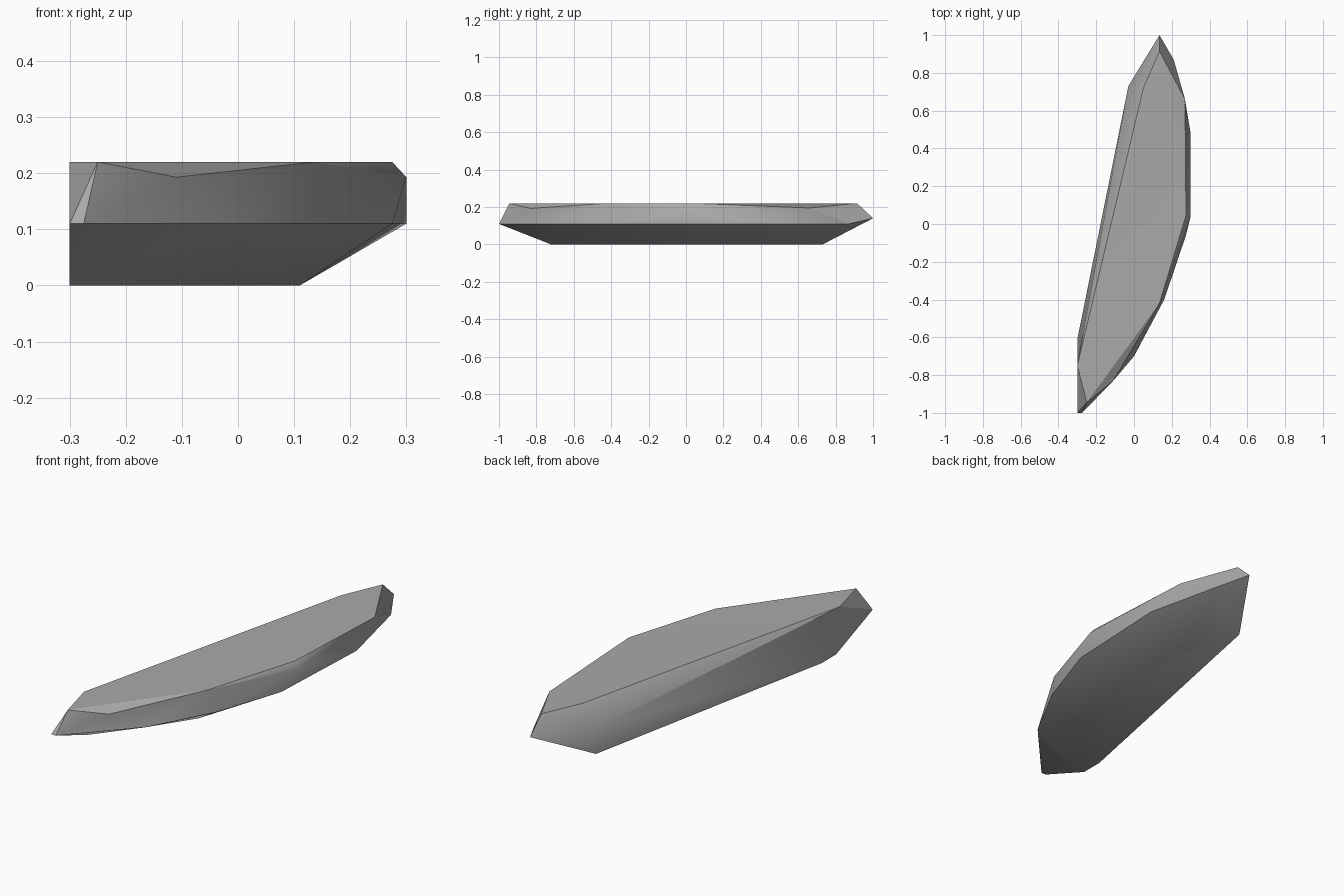
import bpy
import bmesh
import math

cube = bpy.data.objects.get("Cube")
if cube:
    bpy.data.objects.remove(cube, do_unlink=True)

# Stone colour
stone = bpy.data.materials.new("grey stone")
stone.use_nodes = True
colour = (0.40, 0.40, 0.40, 1)
stone.diffuse_color = colour
bsdf = stone.node_tree.nodes["Principled BSDF"]
bsdf.inputs["Base Color"].default_value = colour
bsdf.inputs["Roughness"].default_value = 0.9

# Corner outlines by height: flat base, widest girdle, flat top
layers = {
    0.0: [(-.30, -.61), (-.30, -.72), (0, -.30), (.11, .05), (.083, .466), (-.03, .73)],
    0.11: [(-.30, -1), (-.275, -1), (0, -.70), (.16, -.40), (.275, -.06), (.30, .48), (.21, .87)],
    0.22: [(-.25, -.945), (.135, -.42), (.275, .045), (.135, .915), (.05, .72), (-.30, -.75)],
}
# Chipped corners between the outlines: rim chips, back tip, left shoulder
chips = [(-.11, -.83, .193), (.30, .04, .193), (.27, .66, .195), (.135, 1, .14), (-.03, .73, .125)]

# Stone slab as the hull of its corners
bm = bmesh.new()
for z, outline in layers.items():
    for x, y in outline:
        bm.verts.new((x, y, z))
for corner in chips:
    bm.verts.new(corner)
bmesh.ops.convex_hull(bm, input=bm.verts[:])
loose = [v for v in bm.verts if not v.link_faces]
bmesh.ops.delete(bm, geom=loose, context="VERTS")
bmesh.ops.dissolve_limit(bm, angle_limit=math.radians(1), verts=bm.verts[:], edges=bm.edges[:])
bmesh.ops.recalc_face_normals(bm, faces=bm.faces[:])
mesh = bpy.data.meshes.new("stone_slab")
bm.to_mesh(mesh)
bm.free()
mesh.materials.append(stone)
slab = bpy.data.objects.new("stone_slab", mesh)
bpy.context.collection.objects.link(slab)

# Soft facets with sharp rims
bpy.ops.object.select_all(action="DESELECT")
slab.select_set(True)
bpy.context.view_layer.objects.active = slab
bpy.ops.object.shade_smooth_by_angle(angle=math.radians(30))
